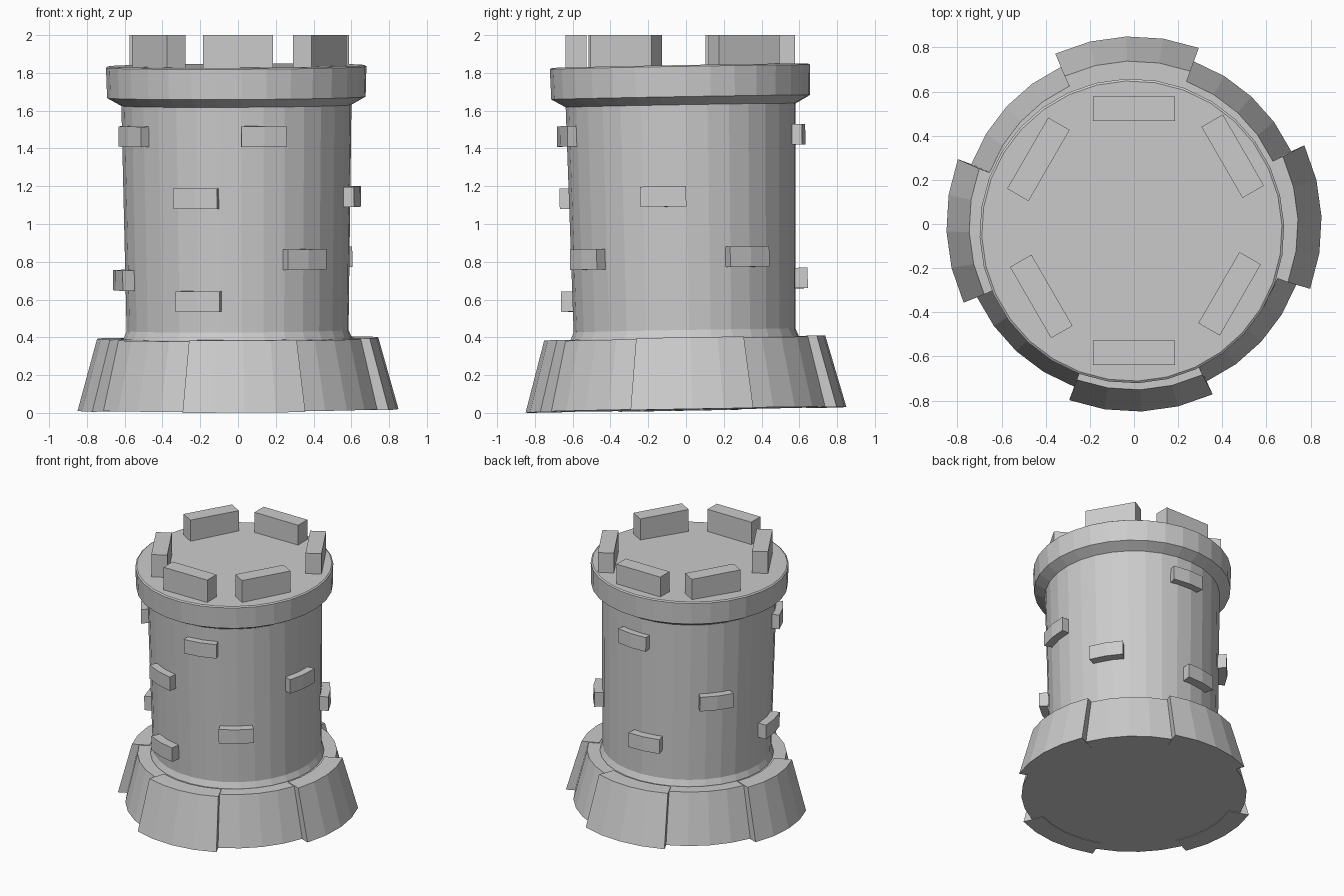
import bpy, bmesh
from math import radians, cos, sin, tau
from mathutils import Matrix, Vector

if "Cube" in bpy.data.objects:
    bpy.data.objects.remove(bpy.data.objects["Cube"])

# The whole tower leans very slightly back-to-front
LEAN = Matrix.Translation((0, 0, 0.016)) @ Matrix.Rotation(radians(1.0), 4, 'X') @ Matrix.Rotation(radians(-0.3), 4, 'Y')
TWIST = 2.3


def finish(name, bm, matrix):
    bmesh.ops.recalc_face_normals(bm, faces=bm.faces)
    me = bpy.data.meshes.new(name)
    bm.to_mesh(me)
    bm.free()
    ob = bpy.data.objects.new(name, me)
    bpy.context.collection.objects.link(ob)
    ob.matrix_world = matrix
    return ob


def lathe(name, profile, sides=32):
    """Solid of revolution from (radius, z) points, capped at both ends."""
    bm = bmesh.new()
    rings = []
    for r, z in profile:
        rings.append([bm.verts.new((r * cos(radians(TWIST) + tau * i / sides),
                                    r * sin(radians(TWIST) + tau * i / sides), z))
                      for i in range(sides)])
    for a, b in zip(rings, rings[1:]):
        for i in range(sides):
            j = (i + 1) % sides
            bm.faces.new((a[i], a[j], b[j], b[i]))
    bm.faces.new(rings[0])
    bm.faces.new(rings[-1])
    return finish(name, bm, LEAN)


def arc_block(name, profile, centre, half, segs):
    """Closed (radius, z) section swept along part of a circle."""
    bm = bmesh.new()
    rings = []
    for k in range(segs + 1):
        a = radians(centre - half + 2 * half * k / segs)
        rings.append([bm.verts.new((r * cos(a), r * sin(a), z)) for r, z in profile])
    n = len(profile)
    for a, b in zip(rings, rings[1:]):
        for i in range(n):
            j = (i + 1) % n
            bm.faces.new((a[i], a[j], b[j], b[i]))
    bm.faces.new(rings[0])
    bm.faces.new(rings[-1])
    return finish(name, bm, LEAN)


# Sloped foot, wall and flared rim
lathe("foot", [(0.785, 0.003), (0.695, 0.375), (0.5, 0.375)])
lathe("wall", [(0.61, 0.3), (0.605, 0.38), (0.588, 0.42), (0.61, 1.64)])
lathe("rim", [(0.605, 1.61), (0.685, 1.655), (0.69, 1.815), (0.68, 1.822)])

# Four raised buttress panels around the foot
for i in range(4):
    arc_block(f"buttress_{i + 1}", [(0.70, 0.0), (0.85, 0.0), (0.745, 0.38), (0.62, 0.38)],
              TWIST + 90 * i, 22.5, 4)

# Protruding bricks: (angle, centre height)
bricks = [(-77, 1.463), (-110, 1.135), (-55, 0.81), (-109, 0.59), (209, 1.465), (192, 0.705),
          (-9, 1.142), (33, 0.825), (87, 1.475), (143, 1.05), (97, 0.715)]
for i, (ang, z) in enumerate(bricks):
    z -= 0.016 + 0.0175 * 0.65 * sin(radians(ang))
    arc_block(f"brick_{i + 1}", [(0.56, z - 0.054), (0.658, z - 0.054),
                                 (0.658, z + 0.054), (0.56, z + 0.054)], ang, 10.8, 2)

# Six merlons standing upright on the rim: (x, y, angle)
merlons = [(0, 0.522, 0), (0, -0.583, 0), (0.447, 0.307, -60), (-0.42, -0.328, -60),
           (0.433, -0.316, 60), (-0.433, 0.293, 60)]
for i, (x, y, ang) in enumerate(merlons):
    bm = bmesh.new()
    bmesh.ops.create_cube(bm, size=1)
    bmesh.ops.scale(bm, vec=Vector((0.372, 0.112, 0.22)), verts=bm.verts)
    finish(f"merlon_{i + 1}", bm,
           Matrix.Translation((x, y, 1.89)) @ Matrix.Rotation(radians(ang), 4, 'Z'))
